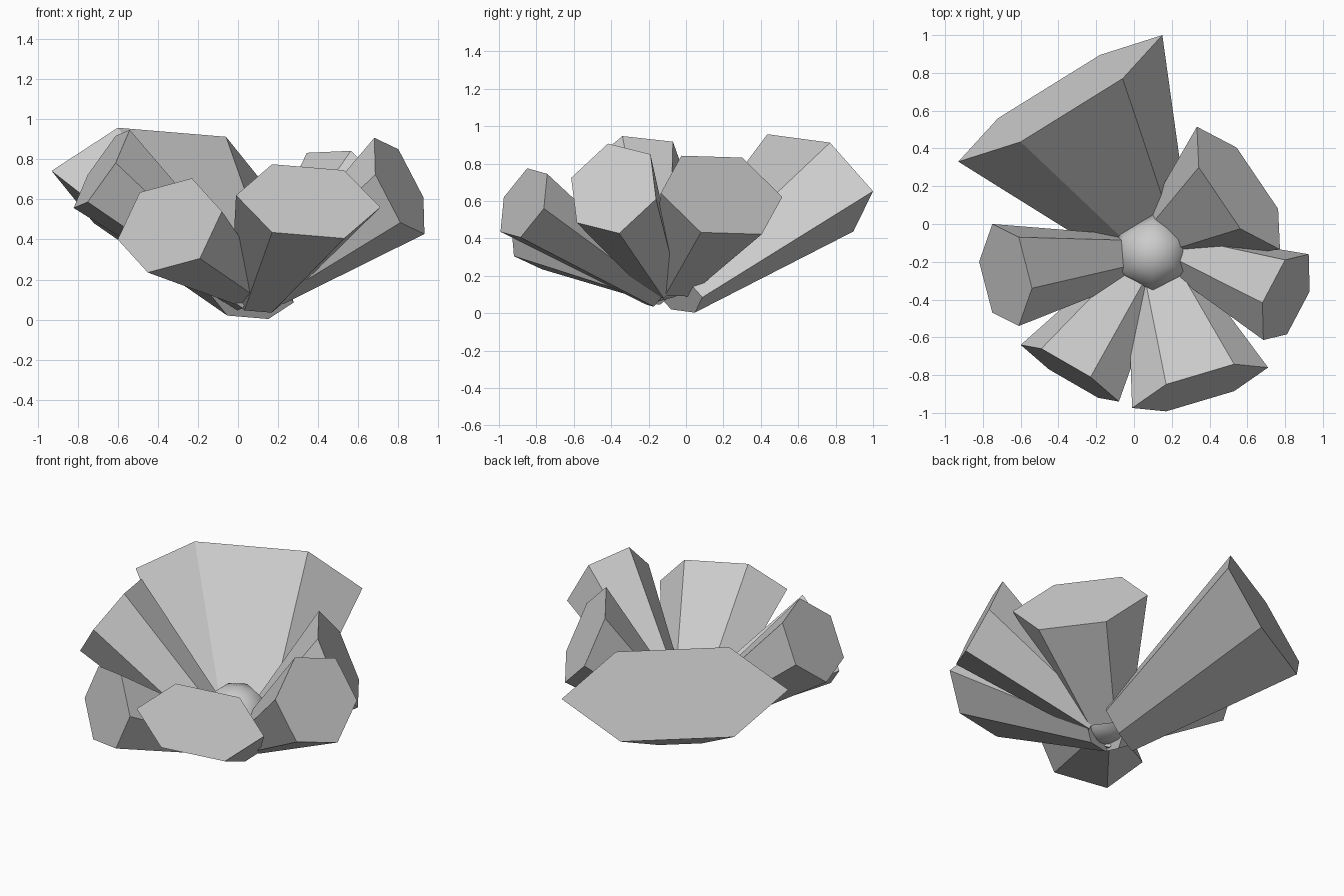
import bpy, bmesh, math
from mathutils import Vector

if "Cube" in bpy.data.objects:
    bpy.data.objects.remove(bpy.data.objects["Cube"])

TAPER = 0.38  # size of a petal's inner end relative to its outer end


def petal(name, inner, outer, a, b):
    """Tapered six-sided petal; a and b are two adjacent corner offsets of the outer hexagon."""
    a, b = Vector(a), Vector(b)
    corners = [a, b, b - a, -a, -b, a - b]
    bm = bmesh.new()
    low = [bm.verts.new(Vector(inner) + c * TAPER) for c in corners]
    high = [bm.verts.new(Vector(outer) + c) for c in corners]
    bm.faces.new(low)
    bm.faces.new(high)
    for i in range(6):
        j = (i + 1) % 6
        bm.faces.new((low[i], low[j], high[j], high[i]))
    bmesh.ops.recalc_face_normals(bm, faces=bm.faces[:])
    mesh = bpy.data.meshes.new(name)
    bm.to_mesh(mesh)
    bm.free()
    obj = bpy.data.objects.new(name, mesh)
    bpy.context.collection.objects.link(obj)


# Six petals around the centre: inner centre, outer centre, two corner offsets
petal("petal_back_left", (0.072, -0.04, 0.102), (-0.39, 0.665, 0.697),
      (0.54, 0.335, -0.045), (0.33, 0.105, 0.215))
petal("petal_back_right", (0.15, -0.07, 0.17), (0.553, 0.19, 0.632),
      (-0.22, 0.325, -0.01), (-0.21, 0.11, 0.20))
petal("petal_right", (0.18, -0.13, 0.17), (0.805, -0.387, 0.667),
      (-0.125, -0.03, 0.24), (-0.005, 0.197, 0.183))
petal("petal_front_right", (0.10, -0.165, 0.105), (0.35, -0.867, 0.59),
      (0.36, 0.107, -0.03), (0.18, 0.125, 0.155))
petal("petal_front_left", (0.07, -0.19, 0.15), (-0.34, -0.79, 0.47),
      (0.26, -0.15, 0.07), (0.11, -0.02, 0.235))
petal("petal_left", (0.05, -0.165, 0.12), (-0.68, -0.27, 0.752),
      (0.07, -0.27, 0.03), (0.14, -0.07, 0.195))

# Rounded flower centre
bpy.ops.mesh.primitive_uv_sphere_add(segments=6, ring_count=6, radius=0.21,
                                     location=(0.10, -0.16, 0.27),
                                     rotation=(0, 0, math.radians(30)))
centre = bpy.context.object
centre.name = "flower_centre"
# Put two corners of the hexagon on the front-back line
if abs(max(v.co.x for v in centre.data.vertices) - 0.21) > 0.01:
    centre.rotation_euler.z = 0
bpy.ops.object.shade_smooth()
